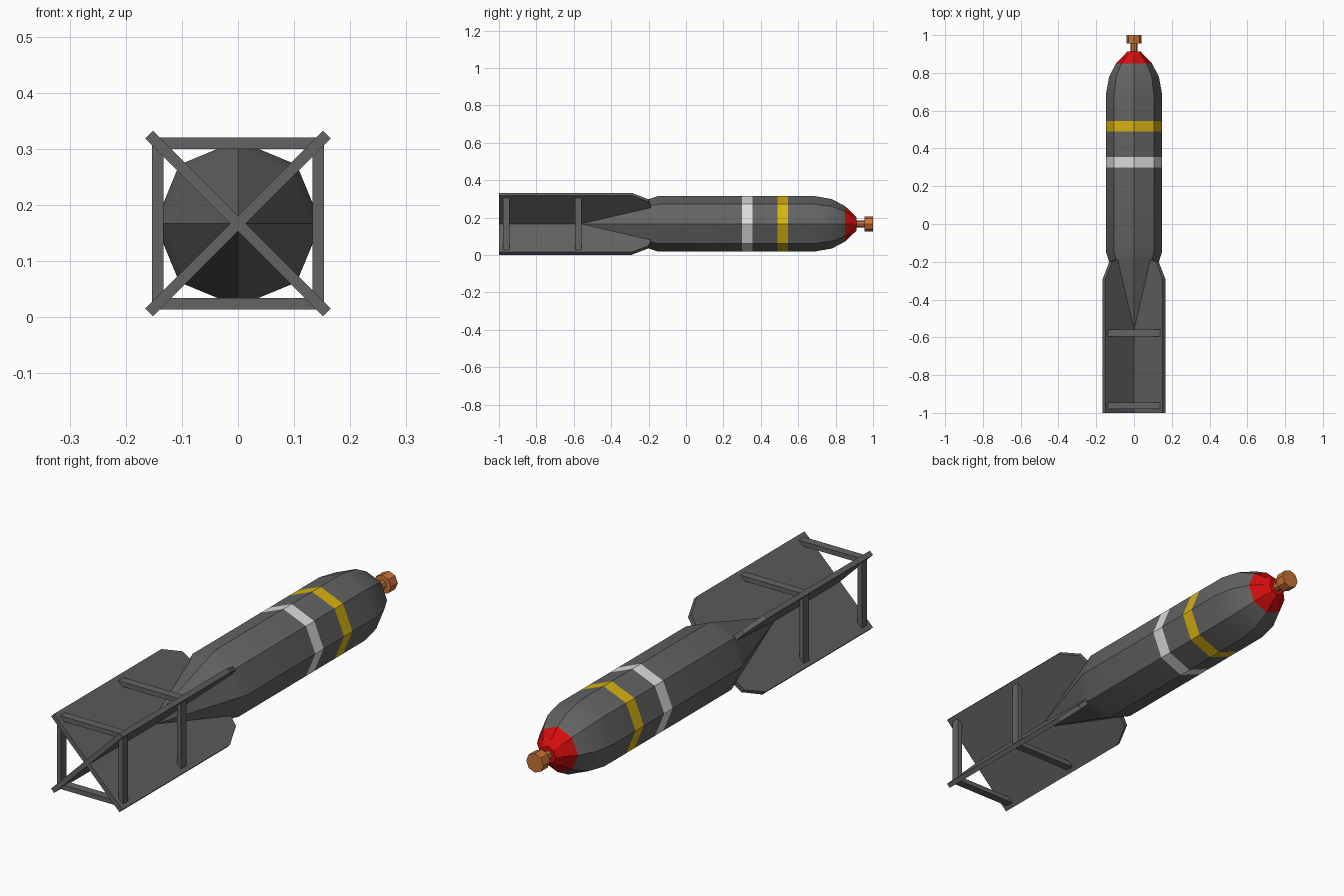
import bpy, bmesh, math
from mathutils import Matrix, Vector

if "Cube" in bpy.data.objects:
    bpy.data.objects.remove(bpy.data.objects["Cube"])

CZ = 0.167  # height of the long axis


def material(name, rgb):
    m = bpy.data.materials.new(name)
    m.diffuse_color = (*rgb, 1)
    m.use_nodes = True
    m.node_tree.nodes["Principled BSDF"].inputs["Base Color"].default_value = m.diffuse_color
    return m


GREY = material("dark grey", (0.125, 0.125, 0.125))
SILVER = material("silver white", (0.72, 0.72, 0.72))
GOLD = material("yellow", (0.68, 0.45, 0.005))
RED = material("red", (0.66, 0.004, 0.004))
COPPER = material("copper", (0.58, 0.17, 0.04))


def finish(bm, name, mats, smooth=False):
    bmesh.ops.recalc_face_normals(bm, faces=bm.faces)
    me = bpy.data.meshes.new(name)
    bm.to_mesh(me)
    bm.free()
    ob = bpy.data.objects.new(name, me)
    bpy.context.collection.objects.link(ob)
    for m in mats:
        me.materials.append(m)
    if smooth:
        bpy.ops.object.select_all(action='DESELECT')
        ob.select_set(True)
        bpy.context.view_layer.objects.active = ob
        bpy.ops.object.shade_smooth_by_angle(angle=math.radians(30))
    return ob


def lathe(name, profile, mats, sides=8, smooth=False):
    """Turn (y, radius, material of the next band) points around the long axis."""
    bm = bmesh.new()
    rings = []
    for y, r, _ in profile:
        rings.append([bm.verts.new((r * math.cos(2 * math.pi * i / sides), y,
                                    CZ + r * math.sin(2 * math.pi * i / sides)))
                      for i in range(sides)])
    for k in range(len(rings) - 1):
        a, b = rings[k], rings[k + 1]
        for i in range(sides):
            j = (i + 1) % sides
            bm.faces.new((a[i], a[j], b[j], b[i])).material_index = profile[k][2]
    bm.faces.new(rings[0]).material_index = profile[0][2]
    bm.faces.new(rings[-1]).material_index = profile[-1][2]
    return finish(bm, name, mats, smooth)


# Eight-sided body with tail cone, painted bands and red nose
lathe("body", [
    (-0.60, 0.002, 0), (-0.20, 0.132, 0), (-0.15, 0.148, 0),
    (0.30, 0.148, 1), (0.355, 0.148, 0),
    (0.49, 0.148, 2), (0.545, 0.148, 0),
    (0.69, 0.148, 0), (0.78, 0.132, 0),
    (0.85, 0.095, 3), (0.912, 0.036, 3)],
    [GREY, SILVER, GOLD, RED], smooth=True)

# Fuse stem and cap
lathe("fuse_stem", [(0.90, 0.019, 0), (0.96, 0.019, 0)], [COPPER])
lathe("fuse_cap", [(0.955, 0.04, 0), (1.0, 0.04, 0)], [COPPER])

# Four diagonal tail fins, meeting on the axis
FIN = [(0, -1.0), (0.224, -1.0), (0.224, -0.29), (0.175, -0.20), (0.12, -0.185), (0, -0.185)]
for k in range(4):
    bm = bmesh.new()
    rot = Matrix.Rotation(math.radians(45 + 90 * k), 4, 'Y')
    face = bm.faces.new([bm.verts.new((r, y, -0.01)) for r, y in FIN])
    ext = bmesh.ops.extrude_face_region(bm, geom=[face])
    bmesh.ops.translate(bm, vec=(0, 0, 0.02),
                        verts=[g for g in ext["geom"] if isinstance(g, bmesh.types.BMVert)])
    bmesh.ops.transform(bm, matrix=Matrix.Translation((0, 0, CZ)) @ rot, verts=bm.verts)
    finish(bm, f"tail_fin_{k + 1}", [GREY])

# Two square frames of struts bracing the fins
for f, y in enumerate((-0.962, -0.577)):
    for k in range(4):
        bm = bmesh.new()
        bmesh.ops.create_cube(bm, size=1)
        mat = (Matrix.Translation((0, y, CZ)) @ Matrix.Rotation(math.pi / 2 * k, 4, 'Y')
               @ Matrix.Translation((0, 0, 0.143))
               @ Matrix.Diagonal((0.278, 0.035, 0.02, 1)))
        bmesh.ops.transform(bm, matrix=mat, verts=bm.verts)
        finish(bm, f"fin_strut_{f + 1}_{k + 1}", [GREY])
